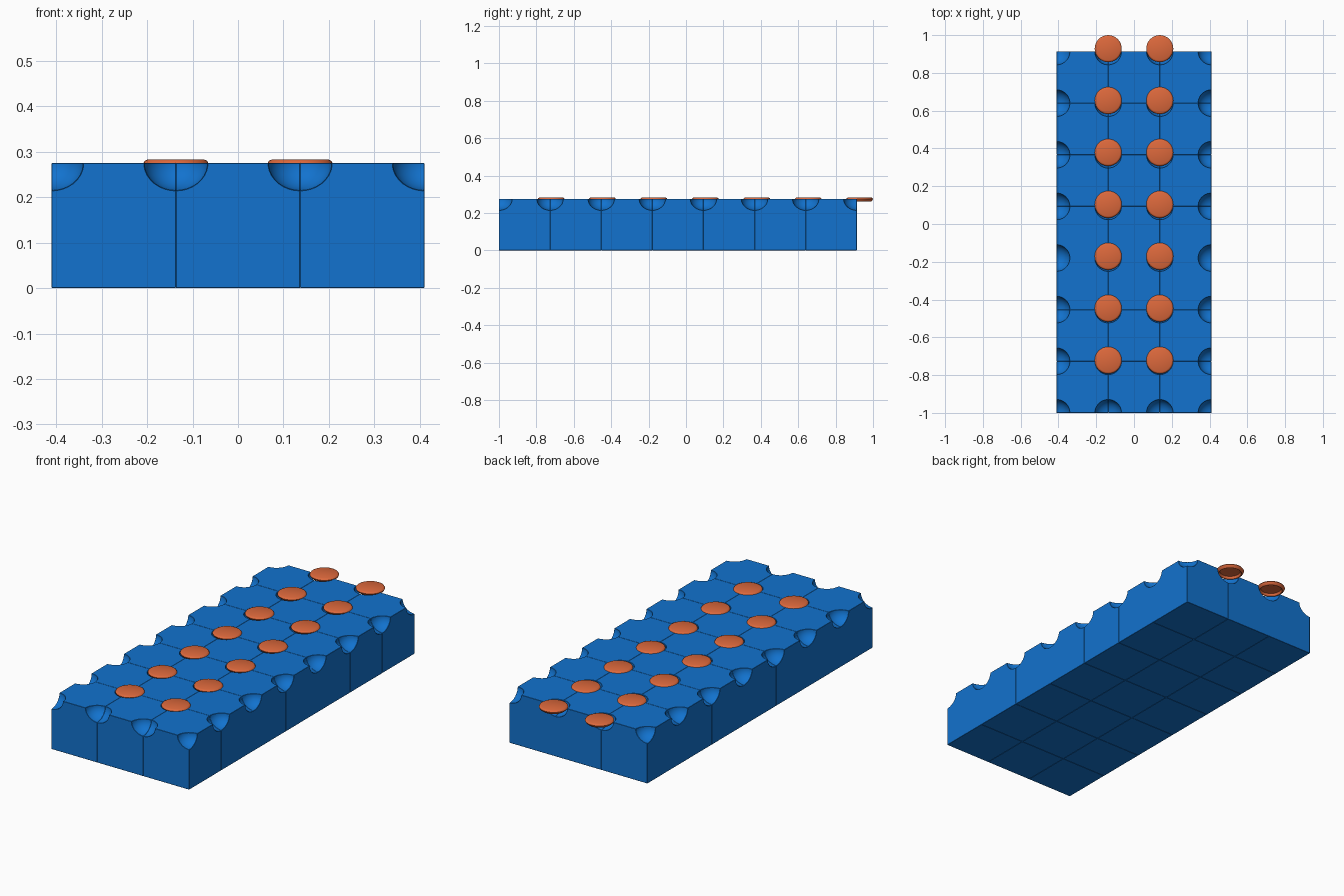
import bpy, bmesh, math
from mathutils import Matrix

if "Cube" in bpy.data.objects:
    bpy.data.objects.remove(bpy.data.objects["Cube"])

P, H = 0.2733, 0.275          # block pitch and height
NX, NY = 3, 7


def material(name, rgb):
    m = bpy.data.materials.new(name)
    m.diffuse_color = (*rgb, 1)
    m.use_nodes = True
    m.node_tree.nodes["Principled BSDF"].inputs["Base Color"].default_value = m.diffuse_color
    return m


def add(name, mesh, loc=(0, 0, 0)):
    ob = bpy.data.objects.new(name, mesh)
    ob.location = loc
    bpy.context.collection.objects.link(ob)
    return ob


def to_mesh(bm, name, mat):
    bmesh.ops.recalc_face_normals(bm, faces=bm.faces)
    me = bpy.data.meshes.new(name)
    bm.to_mesh(me)
    bm.free()
    me.materials.append(mat)
    return me


def smooth(mesh, angle):
    for p in mesh.polygons:
        p.use_smooth = True
    mesh.set_sharp_from_angle(angle=math.radians(angle))


blue = material("blue", (0.006, 0.17, 0.62))
orange = material("orange", (0.72, 0.14, 0.045))

# Block body
bm = bmesh.new()
bmesh.ops.create_cube(bm, size=1, matrix=Matrix.Translation((0, 0, H / 2)) @ Matrix.Diagonal((P, P, H, 1)))
block = add("block_source", to_mesh(bm, "block_source", blue))

# Four corner scoops cut from the block top
bm = bmesh.new()
for sx in (-1, 1):
    for sy in (-1, 1):
        m = (Matrix.Translation((sx * P / 2, sy * P / 2, H)) @ Matrix.Diagonal((1, 1, 0.86, 1))
             @ Matrix.Rotation(math.radians(5), 4, 'Z'))
        bmesh.ops.create_uvsphere(bm, u_segments=32, v_segments=17, radius=0.070, matrix=m)
cutter = add("scoop_cutter", to_mesh(bm, "scoop_cutter", blue))
cutter.hide_render = True

cut = block.modifiers.new("scoops", 'BOOLEAN')
cut.operation, cut.object, cut.solver = 'DIFFERENCE', cutter, 'EXACT'
bev = block.modifiers.new("edges", 'BEVEL')
bev.width, bev.segments, bev.limit_method, bev.angle_limit = 0.005, 1, 'ANGLE', math.radians(35)

dg = bpy.context.evaluated_depsgraph_get()
block_mesh = bpy.data.meshes.new_from_object(block.evaluated_get(dg))
block_mesh.name = "block"
smooth(block_mesh, 25)
bpy.data.objects.remove(block)
bpy.data.objects.remove(cutter)

# Grid of blocks
for i in range(NX):
    for j in range(NY):
        add(f"block_{i}_{j}", block_mesh, ((i - 1) * P, -1 + (j + 0.5) * P, 0))

# Round cap: chamfered top, tapered skirt, hollow underneath
profile = [(0, 0.283), (0.062, 0.283), (0.0685, 0.280), (0.0715, 0.275),
           (0.0685, 0.268), (0.060, 0.261), (0.057, 0.262), (0.052, 0.275), (0, 0.277)]
bm = bmesh.new()
vs = [bm.verts.new((r, 0, z)) for r, z in profile]
es = [bm.edges.new(e) for e in zip(vs, vs[1:])]
bmesh.ops.spin(bm, geom=vs + es, axis=(0, 0, 1), cent=(0, 0, 0), angle=math.tau, steps=32)
bmesh.ops.remove_doubles(bm, verts=bm.verts, dist=1e-5)
cap_mesh = to_mesh(bm, "cap", orange)
smooth(cap_mesh, 35)

# Two rows of caps at the block corners, the last pair overhanging the back
for i, x in enumerate((-P / 2, P / 2)):
    for j in range(NY):
        add(f"cap_{i}_{j}", cap_mesh, (x, 0.9285 - 0.275 * j, 0))
